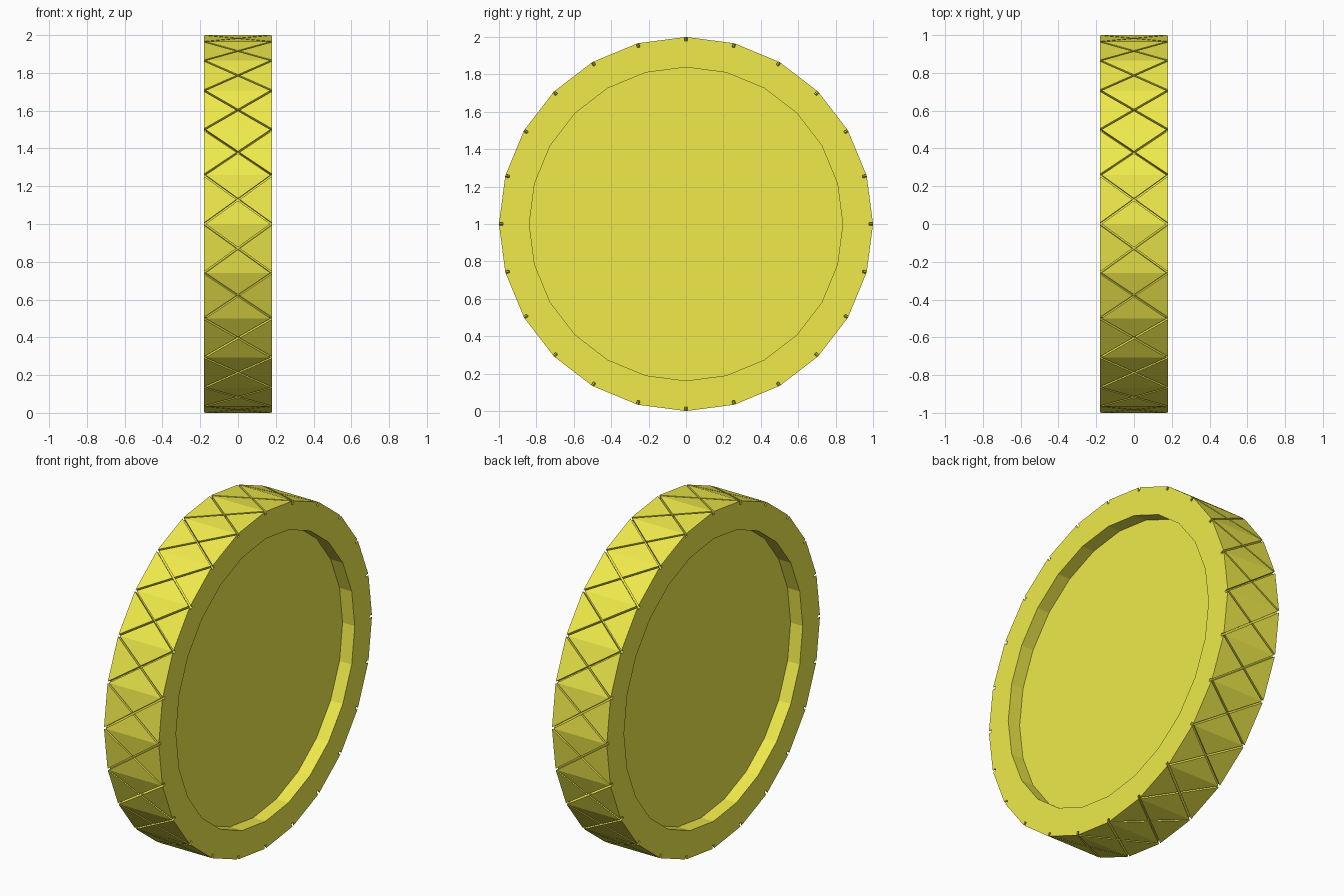
import bpy, bmesh
from math import sin, cos, pi, atan2, hypot
from mathutils import Matrix, Vector

if "Cube" in bpy.data.objects:
    bpy.data.objects.remove(bpy.data.objects["Cube"])

SIDES = 24
HALF = 0.18            # half thickness along x
STEP = 2 * pi / SIDES
CHORD = 2 * sin(STEP / 2)
APOTHEM = cos(STEP / 2)


def add_object(name, bm):
    bmesh.ops.recalc_face_normals(bm, faces=bm.faces)
    mesh = bpy.data.meshes.new(name)
    bm.to_mesh(mesh)
    bm.free()
    obj = bpy.data.objects.new(name, mesh)
    obj.location.z = 1
    bpy.context.collection.objects.link(obj)
    return obj


# Disc: raised rim and a recessed round floor on both sides
profile = [(-0.10, 0.838), (-HALF, 0.838), (-HALF, 1), (HALF, 1), (HALF, 0.838), (0.10, 0.838)]
bm = bmesh.new()
rings = [[bm.verts.new((x, r * cos(i * STEP), r * sin(i * STEP))) for i in range(SIDES)]
         for x, r in profile]
for a, b in zip(rings, rings[1:]):
    for i in range(SIDES):
        j = (i + 1) % SIDES
        bm.faces.new((a[i], a[j], b[j], b[i]))
bm.faces.new(rings[0])
bm.faces.new(rings[-1])
disc = add_object("disc", bm)

mat = bpy.data.materials.new("yellow")
mat.diffuse_color = (0.87, 0.83, 0.07, 1)
mat.use_nodes = True
mat.node_tree.nodes["Principled BSDF"].inputs["Base Color"].default_value = mat.diffuse_color
disc.data.materials.append(mat)


# Crossed grooves: one thin diagonal bar per facet, in each direction
def groove_cutter(name, direction):
    bm = bmesh.new()
    length = hypot(2 * HALF, CHORD) * 1.06
    tilt = Matrix.Rotation(direction * atan2(CHORD, 2 * HALF), 4, 'Z')
    size = Matrix.Diagonal((length, 0.01, 0.06, 1))
    for i in range(SIDES):
        turn = Matrix.Rotation((i + 0.5) * STEP, 4, 'X')
        place = Matrix.Translation(Vector((0, 0, APOTHEM + 0.008)))
        bmesh.ops.create_cube(bm, size=1, matrix=turn @ place @ tilt @ size)
    obj = add_object(name, bm)
    obj.hide_render = True
    return obj


bpy.context.view_layer.objects.active = disc
for name, direction in (("groove_cutter_a", 1), ("groove_cutter_b", -1)):
    cutter = groove_cutter(name, direction)
    mod = disc.modifiers.new(name, 'BOOLEAN')
    mod.operation = 'DIFFERENCE'
    mod.solver = 'EXACT'
    mod.object = cutter
    bpy.ops.object.modifier_apply(modifier=mod.name)
    bpy.data.objects.remove(cutter)
